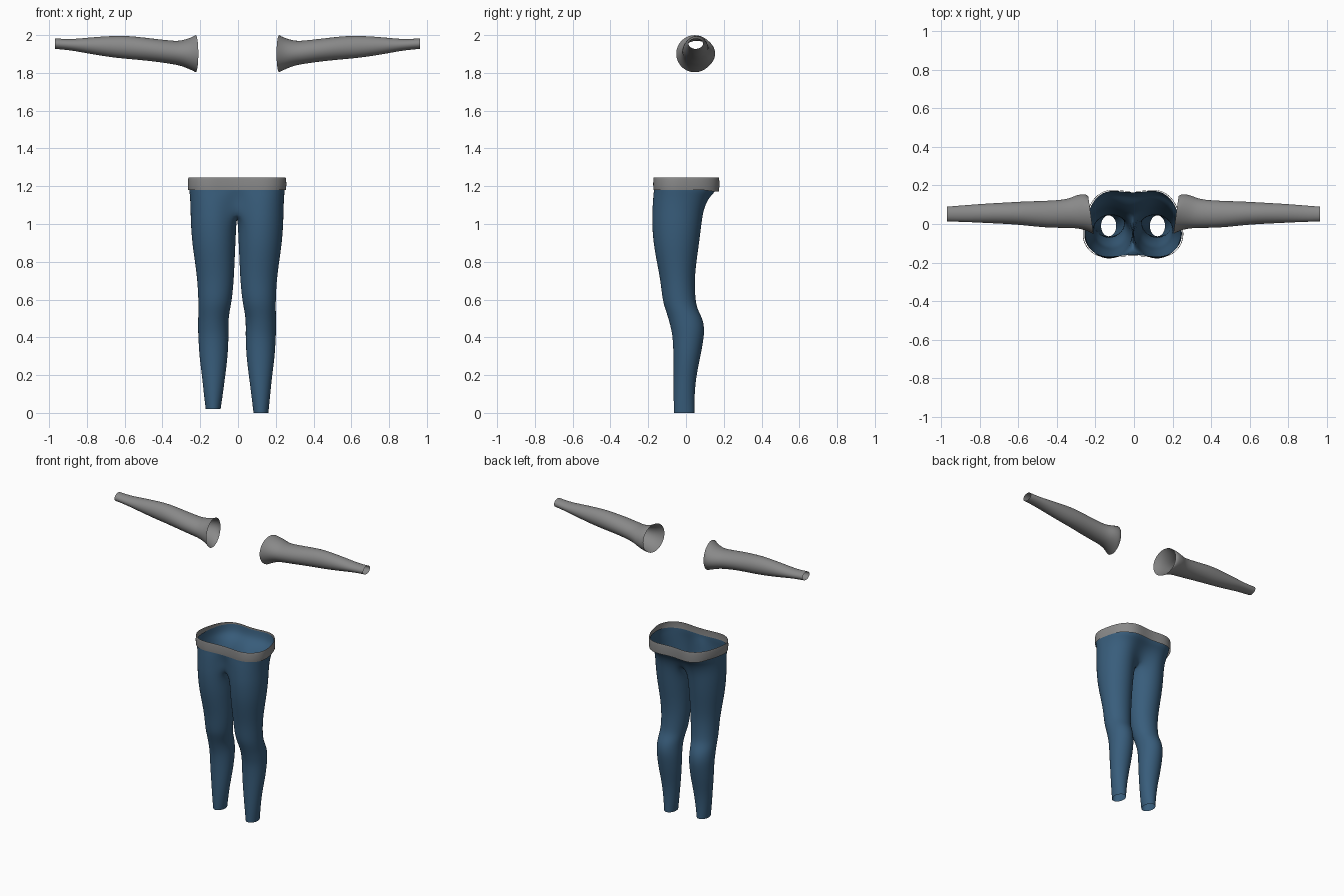
import bpy, bmesh, math
from mathutils import Vector

if "Cube" in bpy.data.objects:
    bpy.data.objects.remove(bpy.data.objects["Cube"])


def material(name, rgb):
    m = bpy.data.materials.new(name)
    m.diffuse_color = (*rgb, 1)
    m.use_nodes = True
    m.node_tree.nodes["Principled BSDF"].inputs["Base Color"].default_value = m.diffuse_color
    return m


GREY = material("grey cloth", (0.25, 0.25, 0.25))
BLUE = material("blue denim", (0.04, 0.11, 0.2))


def finish(name, bm, mat, levels=2):
    bmesh.ops.remove_doubles(bm, verts=bm.verts, dist=0.001)
    bmesh.ops.recalc_face_normals(bm, faces=bm.faces)
    me = bpy.data.meshes.new(name)
    bm.to_mesh(me)
    bm.free()
    me.materials.append(mat)
    for p in me.polygons:
        p.use_smooth = True
    ob = bpy.data.objects.new(name, me)
    bpy.context.collection.objects.link(ob)
    sub = ob.modifiers.new("smooth", "SUBSURF")
    sub.levels = sub.render_levels = levels
    return ob


def loft(bm, rings, closed=True):
    vs = [[bm.verts.new(p) for p in r] for r in rings]
    for a, b in zip(vs, vs[1:]):
        n = len(a)
        for i in range(n if closed else n - 1):
            j = (i + 1) % n
            bm.faces.new((a[i], a[j], b[j], b[i]))


def oval(lo1, hi1, lo2, hi2, deg):
    a = math.radians(deg)
    k = 1.015  # makes up for subdivision shrinkage
    return ((lo1 + hi1) / 2 + k * (hi1 - lo1) / 2 * math.cos(a),
            (lo2 + hi2) / 2 + k * (hi2 - lo2) / 2 * math.sin(a))


# Half outline of the waist, centre front to centre back
WAIST = [(0, -.165), (.045, -.167), (.09, -.171), (.135, -.175), (.18, -.168),
         (.222, -.145), (.252, -.105), (.263, -.06), (.257, -.01), (.243, .05),
         (.224, .1), (.195, .142), (.155, .17), (.1, .181), (0, .163)]
OUTER = range(-140, 141, 20)
INNER = (160, 180, 200)
# Leg: height, inner x, outer x, front y, back y
LEG = [(1.0, .004, .245, -.18, .082), (.9, .008, .238, -.173, .07),
       (.8, .013, .223, -.155, .055), (.7, .017, .21, -.135, .045),
       (.6, .027, .205, -.125, .05), (.55, .037, .205, -.11, .06),
       (.5, .045, .206, -.093, .088), (.45, .046, .207, -.08, .097),
       (.4, .045, .205, -.07, .095), (.3, .049, .2, -.066, .077),
       (.2, .062, .186, -.066, .055), (.1, .075, .176, -.066, .045),
       (0, .087, .166, -.064, .045)]
# Trunk: height and how far the section has turned into the waist outline
TRUNK = [(1.235, 1), (1.18, .93), (1.15, .6), (1.11, .32), (1.06, .12)]
SHIFT = -.005


def trunk_ring(z, w):
    ring = []
    for i, d in enumerate(OUTER):
        x, y = oval(*LEG[0][1:], d)
        wx, wy = (c * .972 for c in WAIST[i])
        x = 0 if i in (0, 14) else x + (wx - x) * w
        y += (wy - y) * w
        # the top edge dips at the front
        ring.append((x, y, z - (.035 * (.17 - y) / .34 if w == 1 else 0)))
    return ring


# Trousers: two mirrored halves joined along the centre seam
bm = bmesh.new()
for s in (1, -1):
    place = lambda r: [(s * x + SHIFT, y, z) for x, y, z in r]
    trunk = [trunk_ring(z, w) for z, w in TRUNK]
    loft(bm, [place(r) for r in trunk], closed=False)
    saddle = [(0, oval(*LEG[0][1:], d)[1], 1.025 if d == 180 else 1.035) for d in INNER]
    rings = [trunk[-1] + saddle]
    for z, *box in LEG:
        if z == 0 and s < 0:
            z = .02  # the left hem ends a little higher
        rings.append([(*oval(*box, d), z) for d in (*OUTER, *INNER)])
    loft(bm, [place(r) for r in rings])
finish("trousers", bm, BLUE)

# Waistband
bm = bmesh.new()
outline = WAIST + [(-x, y) for x, y in WAIST[-2:0:-1]]
loft(bm, [[(x * k + SHIFT, y * k, z - .008 * (y > .1) * (z < 1.2)) for x, y in outline]
          for z, k in ((1.245, .99), (1.235, 1.0), (1.2, 1.003), (1.18, .993))])
finish("waistband", bm, GREY)

# Sleeves: x, low z, high z, front y, back y
SLEEVE = [(.207, 1.803, 2.0, -.052, .145), (.25, 1.818, 1.985, -.03, .158),
          (.3, 1.838, 1.97, -.022, .15), (.34, 1.846, 1.969, -.02, .127),
          (.45, 1.862, 1.982, -.02, .12), (.57, 1.873, 1.996, -.006, .117),
          (.65, 1.88, 1.997, 0, .112), (.78, 1.9, 1.988, .006, .105),
          (.88, 1.92, 1.977, .011, .097), (.967, 1.927, 1.983, .013, .09)]
for s, name in ((1, "right_sleeve"), (-1, "left_sleeve")):
    bm = bmesh.new()
    rings = []
    for n, (x, z0, z1, y0, y1) in enumerate(SLEEVE):
        pts = [oval(y0, y1, z0, z1, d) for d in range(0, 360, 20)]
        # the armhole edge slants outward toward the back
        rings.append([(s * (x + (.14 * (y - y0) if n == 0 else 0)) - .003, y, z)
                      for y, z in pts])
    loft(bm, rings)
    finish(name, bm, GREY)
